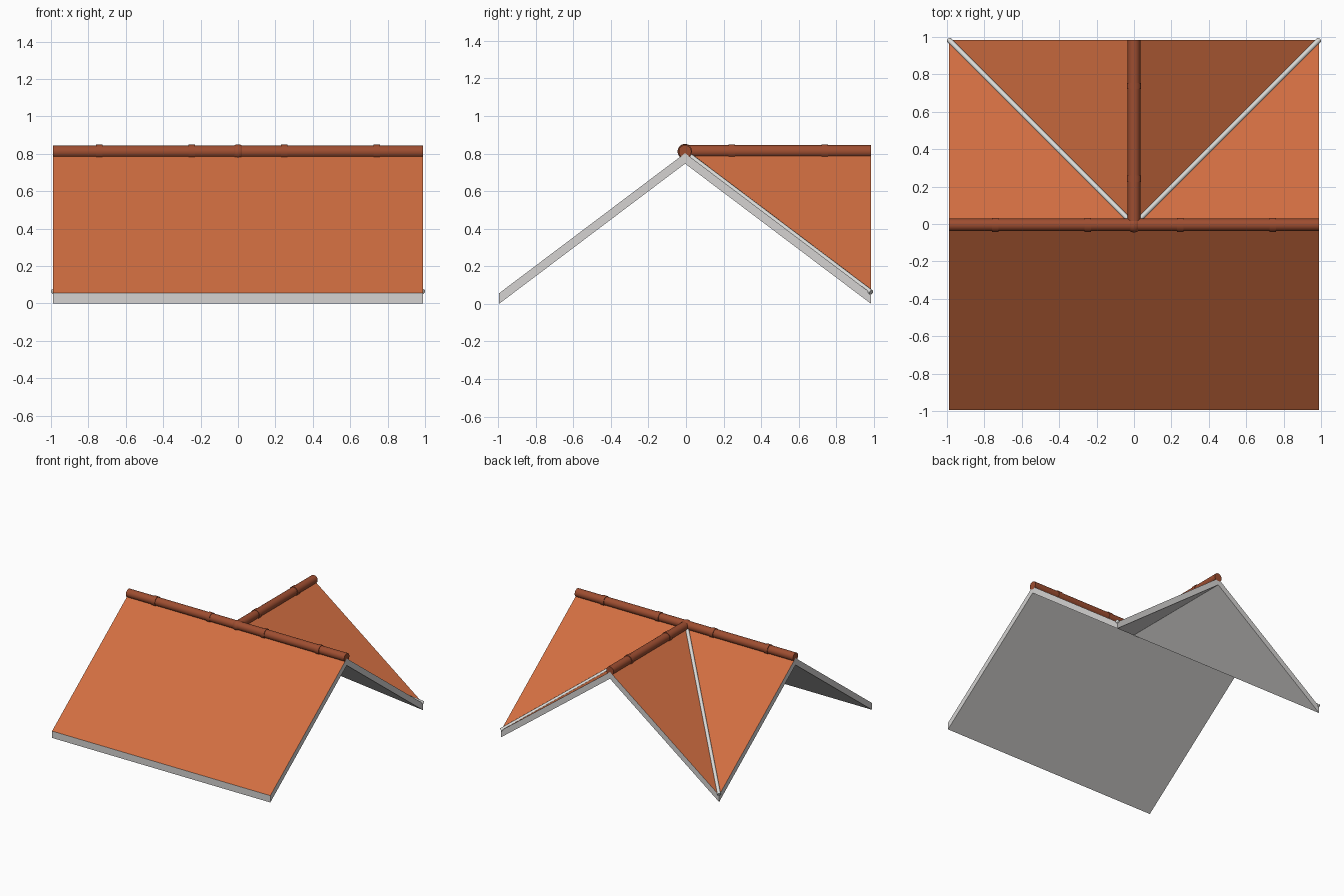
import bpy, bmesh, math
from mathutils import Vector

if "Cube" in bpy.data.objects:
    bpy.data.objects.remove(bpy.data.objects["Cube"])

A = 0.99          # half width of the roof
Y0 = -0.005       # y of the main ridge
T = 0.056         # vertical slab thickness
H = 0.802         # top of slab at the ridges
RIDGE_Z = 0.811


def material(name, rgb):
    m = bpy.data.materials.new(name)
    m.diffuse_color = (*rgb, 1)
    m.use_nodes = True
    m.node_tree.nodes["Principled BSDF"].inputs["Base Color"].default_value = m.diffuse_color
    return m


tile = material("terracotta tile", (0.64, 0.156, 0.053))
cap = material("dark ridge clay", (0.34, 0.075, 0.03))
trim = material("light trim", (0.66, 0.65, 0.64))
metal = material("valley metal", (0.70, 0.70, 0.68))


def finish(bm, name, mats, smooth=False):
    bmesh.ops.recalc_face_normals(bm, faces=bm.faces)
    if smooth:
        for f in bm.faces:
            f.smooth = len(f.verts) <= 4
    me = bpy.data.meshes.new(name)
    bm.to_mesh(me)
    bm.free()
    for m in mats:
        me.materials.append(m)
    ob = bpy.data.objects.new(name, me)
    bpy.context.collection.objects.link(ob)
    return ob


def rod(name, p, q, r, mat, sides=24):
    p, q = Vector(p), Vector(q)
    d = q - p
    bm = bmesh.new()
    bmesh.ops.create_cone(bm, cap_ends=True, segments=sides, radius1=r,
                          radius2=r, depth=d.length)
    ob = finish(bm, name, [mat], True)
    ob.rotation_mode = 'QUATERNION'
    ob.rotation_quaternion = d.to_track_quat('Z', 'Y')
    ob.location = (p + q) / 2
    return ob


# Roof slab: main gable with a cross gable at the back, folded along two valleys
bm = bmesh.new()
plan = {"FL": (-A, -A, T), "FR": (A, -A, T), "R": (A, 0, H), "C": (0, 0, H),
        "L": (-A, 0, H), "BR": (A, A, T), "BL": (-A, A, T), "B": (0, A, H)}
v = {k: bm.verts.new((x, y + Y0, z)) for k, (x, y, z) in plan.items()}
for keys in ("FL FR R C L", "C R BR", "C BR B", "C B BL", "C BL L"):
    bm.faces.new([v[k] for k in keys.split()])
top = list(bm.faces)
ext = bmesh.ops.extrude_face_region(bm, geom=top, use_keep_orig=True)
bmesh.ops.translate(bm, vec=(0, 0, -T),
                    verts=[g for g in ext["geom"] if isinstance(g, bmesh.types.BMVert)])
bmesh.ops.recalc_face_normals(bm, faces=bm.faces)
for f in bm.faces:                       # tiles on upward faces, trim elsewhere
    f.material_index = 0 if f.normal.z > 0.1 else 1
finish(bm, "roof_slab", [tile, trim])

# Ridge caps
rod("main_ridge", (-A, Y0, RIDGE_Z), (A, Y0, RIDGE_Z), 0.0335, cap)
rod("cross_ridge", (0, Y0, RIDGE_Z), (0, A + Y0, RIDGE_Z), 0.0335, cap)

# Ridge collars
W = 0.017
for i, x in enumerate((-0.75 * A, -0.25 * A, 0.25 * A, 0.75 * A)):
    rod(f"main_collar_{i}", (x - W, Y0, RIDGE_Z), (x + W, Y0, RIDGE_Z), 0.038, cap)
    if x > 0:
        y = x + Y0
        rod(f"cross_collar_{i}", (0, y - W, RIDGE_Z), (0, y + W, RIDGE_Z), 0.038, cap)

# Ball where the ridges meet
bm = bmesh.new()
bmesh.ops.create_uvsphere(bm, u_segments=24, v_segments=12, radius=0.04)
finish(bm, "ridge_junction", [cap], True).location = (0, Y0, RIDGE_Z)

# Valley rods
for side, s in (("left", -1), ("right", 1)):
    rod(f"valley_{side}", (0, Y0, H + 0.005), (s * A, A + Y0, T + 0.005), 0.0135, metal, 12)
